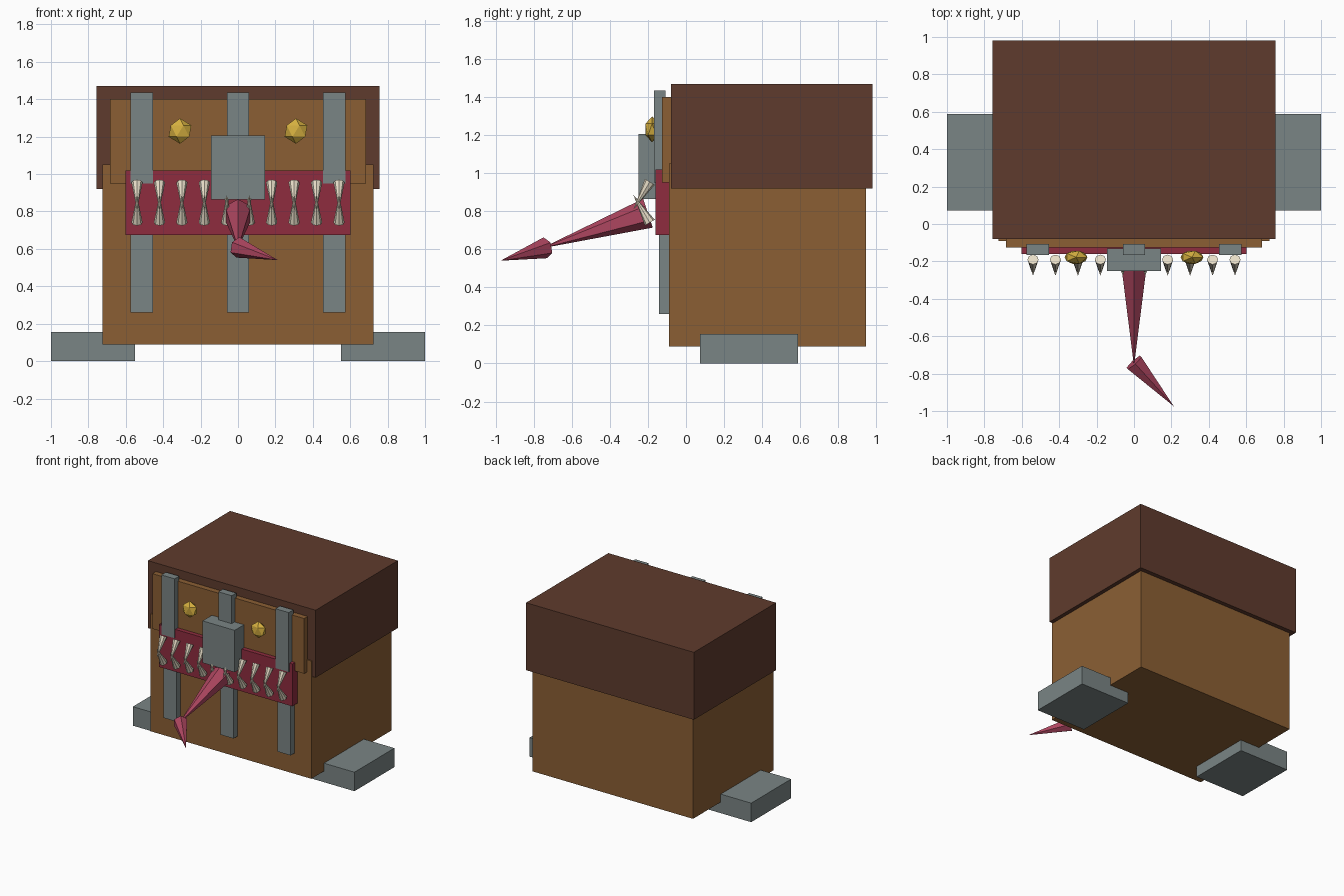
import bpy
from mathutils import Vector

old = bpy.data.objects.get("Cube")
if old:
    bpy.data.objects.remove(old, do_unlink=True)


def material(name, rgb):
    lin = [((c / 255 + 0.055) / 1.055) ** 2.4 for c in rgb] + [1.0]
    mat = bpy.data.materials.new(name)
    mat.use_nodes = True
    mat.diffuse_color = lin
    mat.node_tree.nodes["Principled BSDF"].inputs["Base Color"].default_value = lin
    return mat


DARK_WOOD = material("dark wood", (95, 59, 45))
WOOD = material("light wood", (139, 95, 52))
IRON = material("grey iron", (122, 133, 133))
MOUTH = material("dark red mouth", (142, 44, 62))
TONGUE = material("pink tongue", (174, 70, 96))
BONE = material("ivory teeth", (232, 222, 200))
GOLD = material("gold eyes", (214, 176, 64))


def finish(name, mat):
    obj = bpy.context.object
    obj.name = name
    obj.data.materials.append(mat)
    return obj


def box(name, mat, xs, ys, zs):
    """Box spanning the given ranges on each axis."""
    bpy.ops.mesh.primitive_cube_add(size=1)
    obj = finish(name, mat)
    obj.location = [(a + b) / 2 for a, b in (xs, ys, zs)]
    obj.scale = [b - a for a, b in (xs, ys, zs)]
    return obj


def spike(name, mat, base, tip, radius, sides):
    """Flat-sided cone from a base centre to a tip."""
    base, tip = Vector(base), Vector(tip)
    axis = tip - base
    bpy.ops.mesh.primitive_cone_add(vertices=sides, radius1=radius, depth=axis.length)
    obj = finish(name, mat)
    obj.location = (base + tip) / 2
    obj.rotation_euler = axis.to_track_quat("Z", "Y").to_euler()
    return obj


# Chest body, lid and face
box("chest_body", WOOD, (-0.725, 0.725), (-0.09, 0.945), (0.09, 1.05))
box("chest_lid", DARK_WOOD, (-0.757, 0.757), (-0.08, 0.98), (0.92, 1.47))
box("face_panel", WOOD, (-0.685, 0.685), (-0.125, -0.075), (0.95, 1.4))
box("mouth", MOUTH, (-0.602, 0.602), (-0.16, -0.085), (0.675, 1.02))

# Iron straps and lock
for side, x in (("right", -0.515), ("middle", 0), ("left", 0.515)):
    xs = (x - 0.06, x + 0.06)
    box(side + "_upper_strap", IRON, xs, (-0.167, -0.108), (0.95, 1.435))
    box(side + "_lower_strap", IRON, xs, (-0.142, -0.085), (0.26, 0.74))
box("lock", IRON, (-0.145, 0.145), (-0.25, -0.13), (0.865, 1.207))

# Feet and eyes on both sides
for side, s in (("left", 1), ("right", -1)):
    box(side + "_foot", IRON, sorted((s * 0.55, s)), (0.073, 0.588), (0, 0.155))
    bpy.ops.mesh.primitive_ico_sphere_add(subdivisions=1, radius=0.068)
    eye = finish(side + "_eye", GOLD)
    eye.location = (s * 0.31, -0.178, 1.23)
    eye.scale.y = 0.6

# Crossing rows of teeth
for i in range(10):
    x = -0.54 + 0.12 * i
    spike(f"upper_tooth_{i}", BONE, (x, -0.19, 0.955), (x, -0.277, 0.808), 0.03, 8)
    spike(f"lower_tooth_{i}", BONE, (x, -0.19, 0.74), (x, -0.277, 0.887), 0.03, 8)

# Tongue in two segments
spike("tongue", TONGUE, (0, -0.2, 0.79), (0, -0.76, 0.605), 0.08, 6)
spike("tongue_tip", TONGUE, (0, -0.74, 0.608), (0.213, -0.975, 0.54), 0.056, 6)
